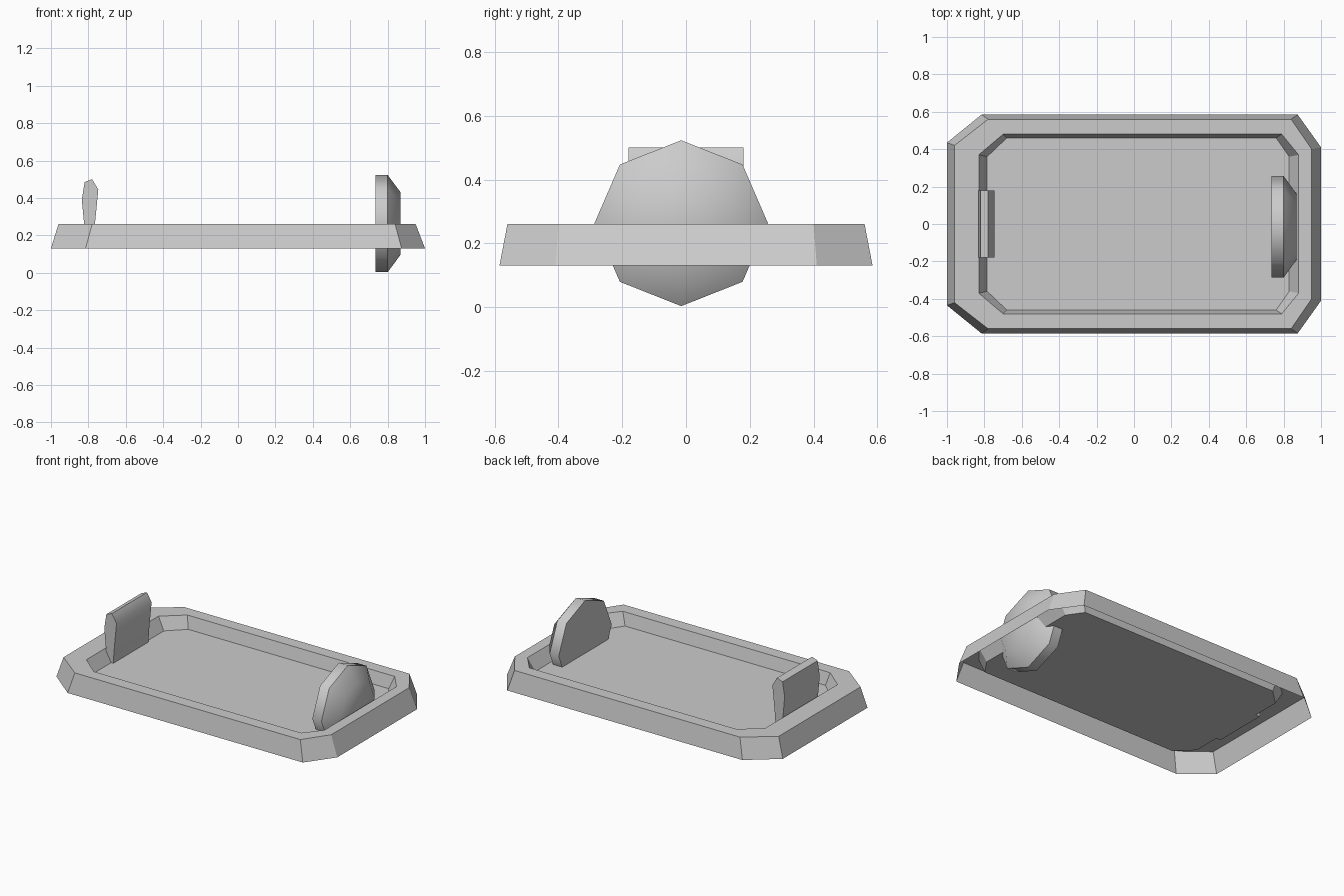
import bpy, bmesh, math

if "Cube" in bpy.data.objects:
    bpy.data.objects.remove(bpy.data.objects["Cube"])


def make_object(name, bm, smooth_angle=None):
    bmesh.ops.recalc_face_normals(bm, faces=bm.faces)
    mesh = bpy.data.meshes.new(name)
    bm.to_mesh(mesh)
    bm.free()
    obj = bpy.data.objects.new(name, mesh)
    bpy.context.collection.objects.link(obj)
    if smooth_angle:
        bpy.ops.object.select_all(action='DESELECT')
        obj.select_set(True)
        bpy.context.view_layer.objects.active = obj
        bpy.ops.object.shade_smooth_by_angle(angle=math.radians(smooth_angle))
    return obj


def loft(name, rings, cap_start, cap_end, smooth_angle=None):
    """Bridge equal-sized rings of points, optionally closing each end."""
    bm = bmesh.new()
    loops = [[bm.verts.new(p) for p in ring] for ring in rings]
    n = len(loops[0])
    for a, b in zip(loops, loops[1:]):
        for i in range(n):
            j = (i + 1) % n
            bm.faces.new((a[i], a[j], b[j], b[i]))
    if cap_start:
        bm.faces.new(loops[0])
    if cap_end:
        bm.faces.new(loops[-1])
    return make_object(name, bm, smooth_angle)


def tray_ring(half, z):
    """Mirror four half-outline points across y to get the octagon."""
    pts = half + [(x, -y) for x, y in reversed(half)]
    return [(x, y, z) for x, y in pts]


def wheel_ring(x, radius_y, radius_z):
    return [(x, -0.015 + radius_y * math.sin(i * math.pi / 4),
             0.263 + radius_z * math.cos(i * math.pi / 4)) for i in range(8)]


# Tray: open underneath, sloped skirt, flat rim and sunken floor
loft("tray", [
    tray_ring([(-1.0, 0.435), (-0.815, 0.585), (0.875, 0.585), (1.0, 0.41)], 0.13),
    tray_ring([(-0.96, 0.42), (-0.78, 0.56), (0.84, 0.56), (0.95, 0.40)], 0.26),
    tray_ring([(-0.83, 0.37), (-0.70, 0.48), (0.79, 0.48), (0.88, 0.37)], 0.26),
    tray_ring([(-0.785, 0.36), (-0.68, 0.46), (0.76, 0.46), (0.83, 0.36)], 0.18),
], False, True)

# Upright plate at the left end
profile = [(-0.815, 0.18), (-0.835, 0.39), (-0.82, 0.485), (-0.78, 0.50),
           (-0.747, 0.445), (-0.765, 0.26), (-0.77, 0.18)]
loft("upright_plate", [[(x, y, z) for x, z in profile] for y in (-0.18, 0.18)],
     True, True, 50)

# Eight-sided wheel with a bevelled outer face
loft("spare_wheel", [
    wheel_ring(0.735, 0.272, 0.26),
    wheel_ring(0.80, 0.272, 0.26),
    wheel_ring(0.87, 0.175, 0.166),
], True, True, 48)
